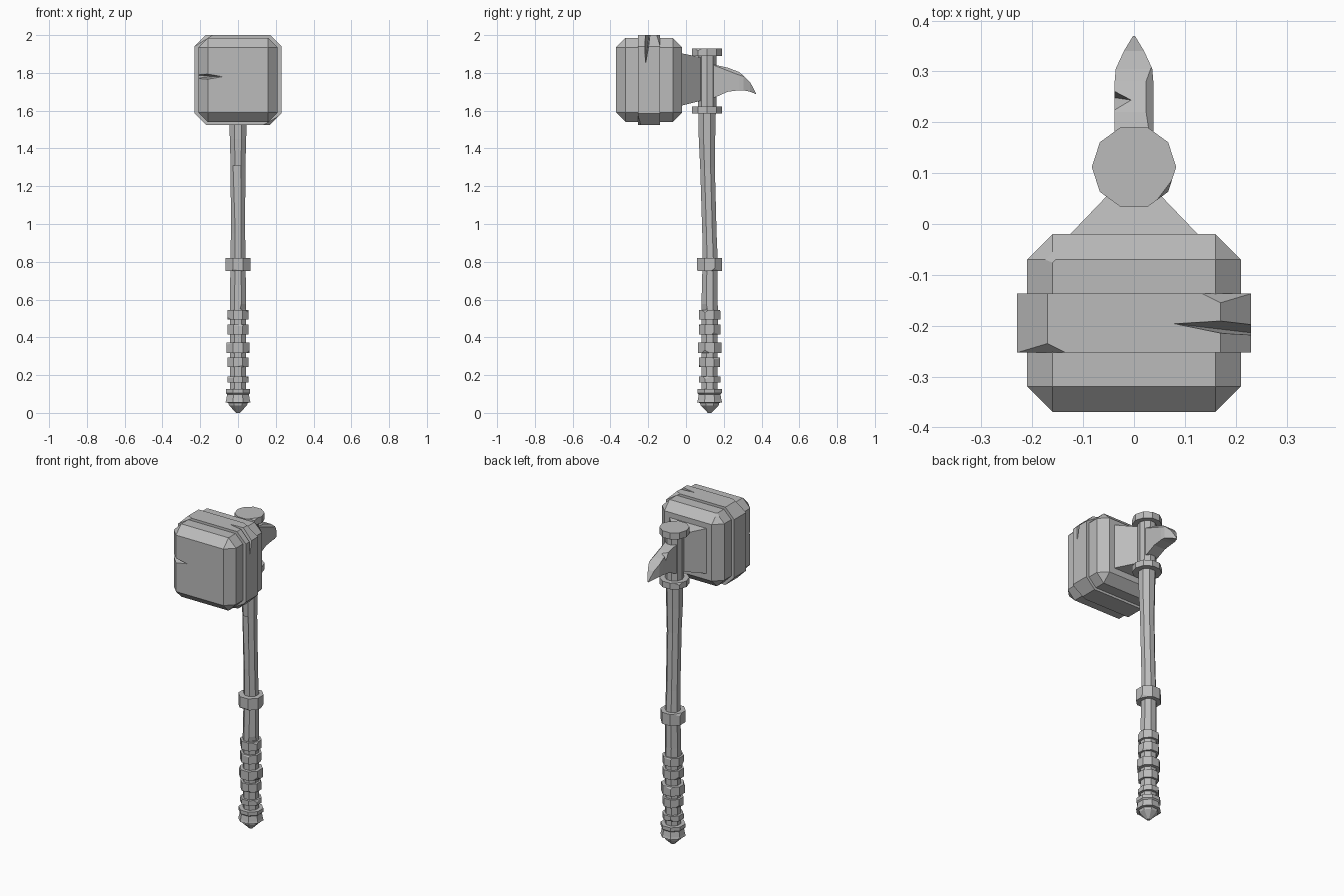
import bpy, bmesh, math
from math import pi, cos, sin
from mathutils import Vector

if "Cube" in bpy.data.objects:
    bpy.data.objects.remove(bpy.data.objects["Cube"])

GREY = (0.5, 0.5, 0.5, 1)
stone = bpy.data.materials.new("plain grey")
stone.use_nodes = True
stone.diffuse_color = GREY
stone.node_tree.nodes["Principled BSDF"].inputs["Base Color"].default_value = GREY

AXIS_Y = 0.112      # handle axis at the socket
GRIP_Y = 0.125      # handle axis at the grip


def finish(name, bm):
    bmesh.ops.recalc_face_normals(bm, faces=bm.faces)
    mesh = bpy.data.meshes.new(name)
    bm.to_mesh(mesh)
    bm.free()
    mesh.materials.append(stone)
    obj = bpy.data.objects.new(name, mesh)
    bpy.context.collection.objects.link(obj)
    return obj


def loft(bm, rings):
    """Skin equal-length rings of points and cap both ends."""
    loops = [[bm.verts.new(p) for p in ring] for ring in rings]
    n = len(loops[0])
    for a, b in zip(loops, loops[1:]):
        for i in range(n):
            j = (i + 1) % n
            bm.faces.new((a[i], a[j], b[j], b[i]))
    bm.faces.new(loops[0])
    bm.faces.new(loops[-1])


def turned(profile, sides, turn=0.0):
    """Rings of (z, radius, y centre) around an upright axis."""
    bm = bmesh.new()
    angles = [turn + 2 * pi * i / sides for i in range(sides)]
    loft(bm, [[(r * cos(a), y + r * sin(a), z) for a in angles] for z, r, y in profile])
    return bm


def chip(bm, point, normal):
    """Slice a convex corner off and close the cut."""
    geom = bm.verts[:] + bm.edges[:] + bm.faces[:]
    cut = bmesh.ops.bisect_plane(bm, geom=geom, plane_co=point,
                                 plane_no=Vector(normal).normalized(), clear_outer=True)
    edges = [e for e in cut["geom_cut"] if isinstance(e, bmesh.types.BMEdge)]
    bmesh.ops.holes_fill(bm, edges=edges)


def box(lo, hi):
    bm = bmesh.new()
    bmesh.ops.create_cube(bm, size=1)
    for v in bm.verts:
        v.co = [l + (c + 0.5) * (h - l) for l, h, c in zip(lo, hi, v.co)]
    return bm


def carve(obj, name, bm):
    cutter = finish(name, bm)
    cutter.hide_render = True
    cutter.hide_viewport = True
    cutter.display_type = 'WIRE'
    mod = obj.modifiers.new(name, 'BOOLEAN')
    mod.operation = 'DIFFERENCE'
    mod.solver = 'EXACT'
    mod.object = cutter
    bpy.context.view_layer.update()
    # Bake the cut, then drop the cutter
    graph = bpy.context.evaluated_depsgraph_get()
    baked = bpy.data.meshes.new_from_object(obj.evaluated_get(graph))
    obj.modifiers.clear()
    obj.data = baked
    bpy.data.objects.remove(cutter)


def wedge(outer, tip):
    """Pyramid-like crack cutter: a quad opening closing to an edge."""
    bm = bmesh.new()
    verts = [bm.verts.new(p) for p in outer + tip]
    bmesh.ops.convex_hull(bm, input=verts)
    return bm


# Hammer block with bevelled edges and one chipped rear corner
bm = box((-0.21, -0.37, 1.54), (0.21, -0.02, 1.985))
bmesh.ops.bevel(bm, geom=bm.edges[:], offset=0.05, segments=1, affect='EDGES')
chip(bm, (-0.165, -0.06, 1.97), (-1, 1, 1.4))
chip(bm, (0.19, -0.345, 1.575), (1, -0.8, -0.8))
block = finish("hammer_block", bm)

# Band around the block, bevelled along its length only
bm = box((-0.23, -0.253, 1.525), (0.23, -0.137, 2.0))
along = [e for e in bm.edges if abs(e.verts[0].co.y - e.verts[1].co.y) > 0.1]
bmesh.ops.bevel(bm, geom=along, offset=0.06, segments=1, affect='EDGES')
chip(bm, (0.17, -0.155, 2.0), (0.5, 1, 0.8))
chip(bm, (-0.17, -0.235, 2.0), (-0.5, -1, 0.8))
chip(bm, (0.18, -0.235, 1.525), (0.4, -1, -0.7))
band = finish("hammer_band", bm)

# Cracks: one over the top edge of the band, one in the front face edge
top_crack = ([(0.26, -0.225, 2.03), (0.26, -0.18, 2.03),
              (0.16, -0.215, 2.03), (0.16, -0.19, 2.03)],
             [(0.07, -0.195, 2.01), (0.24, -0.215, 1.84), (0.17, -0.2, 1.95)])
side_crack = ([(-0.24, -0.4, 1.745), (-0.24, -0.4, 1.815),
               (-0.24, -0.30, 1.77), (-0.24, -0.30, 1.79)],
              [(-0.075, -0.375, 1.78), (-0.13, -0.34, 1.78)])
carve(band, "top_crack", wedge(*top_crack))
carve(block, "top_crack", wedge(*top_crack))
carve(block, "side_crack", wedge(*side_crack))

# Tapered neck between block and socket
bm = bmesh.new()
loft(bm, [[(-w, y, lo), (w, y, lo), (w, y, hi), (-w, y, hi)]
          for y, w, lo, hi in ((-0.03, 0.135, 1.625, 1.905), (0.09, 0.02, 1.655, 1.88))])
finish("neck", bm)

# Socket with a cap and a lower collar
finish("socket", turned([(1.6, 0.052, AXIS_Y), (1.9, 0.052, AXIS_Y)], 10))
bm = turned([(1.89, 0.083, AXIS_Y), (1.93, 0.083, AXIS_Y)], 10)
chip(bm, (0.06, AXIS_Y - 0.045, 1.93), (1, -0.75, 0.8))
finish("socket_cap", bm)
bm = turned([(1.585, 0.083, AXIS_Y), (1.622, 0.083, AXIS_Y)], 10)
chip(bm, (-0.06, AXIS_Y + 0.045, 1.622), (-1, 0.75, 0.8))
finish("socket_collar", bm)

# Curved rear spike, tapering to a point
bm = bmesh.new()
loft(bm, [[(-w, y, lo), (w, y, lo), (w, y, hi), (-w, y, hi)] for y, w, lo, hi in (
    (0.12, 0.038, 1.66, 1.85), (0.165, 0.038, 1.675, 1.84), (0.22, 0.038, 1.7, 1.828),
    (0.28, 0.038, 1.708, 1.805), (0.305, 0.036, 1.708, 1.785),
    (0.34, 0.02, 1.7, 1.75), (0.37, 0.002, 1.688, 1.693))])
bmesh.ops.remove_doubles(bm, verts=bm.verts[:], dist=0.006)
chip(bm, (0.03, 0.3, 1.79), (1, 0.35, 0.9))
spike = finish("rear_spike", bm)
carve(spike, "spike_notch", wedge(
    [(-0.05, 0.2, 1.86), (-0.05, 0.28, 1.84), (-0.05, 0.25, 1.77)],
    [(0.0, 0.243, 1.825)]))

# Bent wooden shaft, eight sided with flat fronts
FLAT = pi / 8
bm = turned([(0.04, 0.045, GRIP_Y), (0.55, 0.047, GRIP_Y), (0.6, 0.046, GRIP_Y),
             (0.82, 0.043, 0.128), (0.95, 0.041, 0.124), (1.3, 0.042, 0.114),
             (1.45, 0.047, 0.111), (1.61, 0.05, AXIS_Y)], 8, FLAT)
shaft = finish("shaft", bm)
carve(shaft, "front_gouge", box((-0.028, -0.1, 0.85), (0.014, 0.085, 1.31)))
carve(shaft, "low_gouge", wedge(
    [(0.06, 0.05, 0.56), (0.06, 0.13, 0.55), (-0.01, 0.06, 0.55)], [(0.04, 0.09, 0.64)]))

# Grip wraps and the upper ring, each with chipped rims
wraps = [(0.75, 0.82, 0.072), (0.495, 0.545, 0.061), (0.415, 0.467, 0.061),
         (0.317, 0.372, 0.067), (0.242, 0.292, 0.06), (0.16, 0.192, 0.061)]
for i, (lo, hi, r) in enumerate(wraps):
    bm = turned([(lo, r, GRIP_Y), (hi, r, GRIP_Y)], 8, FLAT)
    for k in range(3):
        a = 1.1 * i + 2.1 * k + 0.5
        up = 1 if (i + k) % 2 else -1
        rim = hi if up > 0 else lo
        d = r * 0.86
        chip(bm, (d * cos(a), GRIP_Y + d * sin(a), rim), (cos(a), sin(a), 0.6 * up))
    finish("upper_ring" if i == 0 else f"grip_wrap_{i}", bm)

# Pommel: waisted ring ending in a blunt cone
finish("pommel", turned([(0.127, 0.07, GRIP_Y), (0.105, 0.07, GRIP_Y), (0.098, 0.062, GRIP_Y),
                         (0.068, 0.068, GRIP_Y), (0.055, 0.072, GRIP_Y), (0.053, 0.055, GRIP_Y),
                         (0.04, 0.052, GRIP_Y), (0.0, 0.01, GRIP_Y)], 8, FLAT))
